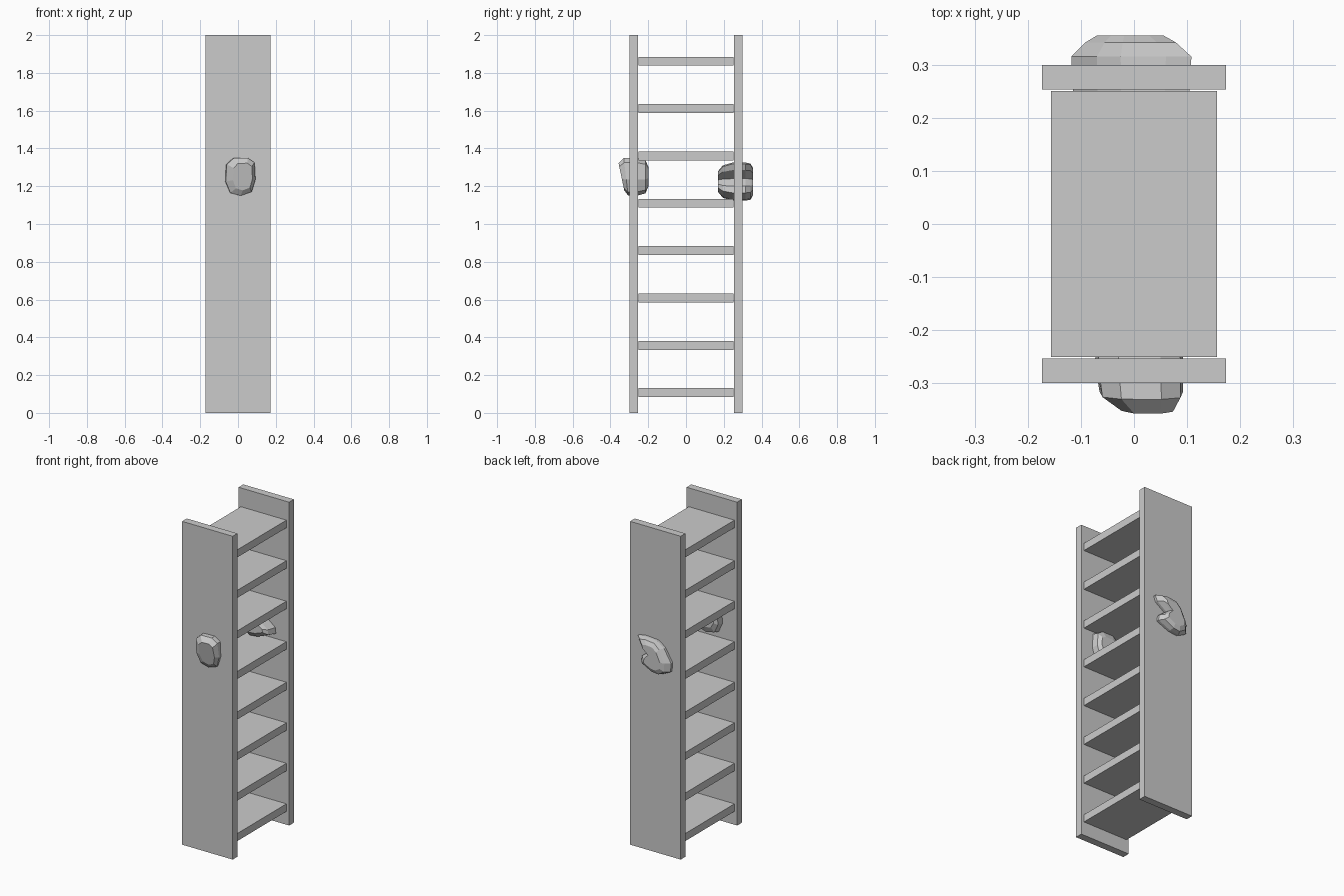
import bpy, bmesh

if "Cube" in bpy.data.objects:
    bpy.data.objects.remove(bpy.data.objects["Cube"])


def box(name, size, centre):
    bm = bmesh.new()
    bmesh.ops.create_cube(bm, size=1)
    bmesh.ops.scale(bm, vec=size, verts=bm.verts)
    bmesh.ops.translate(bm, vec=centre, verts=bm.verts)
    return finish(name, bm)


def finish(name, bm):
    bmesh.ops.recalc_face_normals(bm, faces=bm.faces)
    me = bpy.data.meshes.new(name)
    bm.to_mesh(me)
    bm.free()
    ob = bpy.data.objects.new(name, me)
    bpy.context.collection.objects.link(ob)
    return ob


def rock(name, outline, centre, rings):
    """Loft an x-z outline through rings of (y, x scale, z scale, x shift, tilt)."""
    cx, cz = centre
    bm = bmesh.new()
    loops = []
    for y, sx, sz, dx, tilt in rings:
        loops.append([bm.verts.new((cx + dx + (x - cx) * sx,
                                    y + tilt * (z - cz),
                                    cz + (z - cz) * sz)) for x, z in outline])
    n = len(outline)
    for a, b in zip(loops, loops[1:]):
        for i in range(n):
            j = (i + 1) % n
            bm.faces.new((a[i], a[j], b[j], b[i]))
    caps = [bm.faces.new(loops[0]), bm.faces.new(loops[-1])]
    bmesh.ops.triangulate(bm, faces=caps)
    return finish(name, bm)


# Two upright boards
for side, label in ((-1, "front"), (1, "back")):
    box(label + "_upright_board", (0.346, 0.046, 2.0), (0, side * 0.276, 1.0))

# Eight shelves between them
for i in range(8):
    box(f"shelf_{i + 1}", (0.312, 0.501, 0.047), (0, 0, 0.107 + 0.2507 * i))

# Faceted rock lodged in the front board
rock("front_rock",
     [(-0.03, 1.348), (0.05, 1.35), (0.088, 1.325), (0.093, 1.235), (0.072, 1.17),
      (0.01, 1.15), (-0.048, 1.165), (-0.074, 1.225), (-0.068, 1.315)],
     (0.01, 1.25),
     [(-0.198, 0.70, 0.50, 0.0, 0.0),
      (-0.215, 0.93, 0.88, 0.0, 0.0),
      (-0.26, 1.0, 1.0, 0.0, 0.0),
      (-0.318, 0.94, 1.0, 0.004, -0.12),
      (-0.342, 0.62, 0.72, 0.015, -0.15)])

# Notched rock lodged in the back board
rock("back_rock",
     [(0.108, 1.318), (0.06, 1.325), (-0.025, 1.318), (-0.07, 1.285), (-0.118, 1.205),
      (-0.115, 1.15), (-0.06, 1.124), (0.0, 1.13), (0.085, 1.165), (0.08, 1.20),
      (0.03, 1.24), (0.095, 1.285)],
     (-0.01, 1.225),
     [(0.17, 0.62, 0.55, 0.0, 0.0),
      (0.195, 0.85, 0.85, 0.0, 0.0),
      (0.245, 0.97, 1.0, 0.0, 0.0),
      (0.315, 1.0, 1.0, 0.0, 0.0),
      (0.342, 0.75, 0.95, 0.0, 0.0),
      (0.355, 0.55, 0.70, 0.0, 0.0)])
